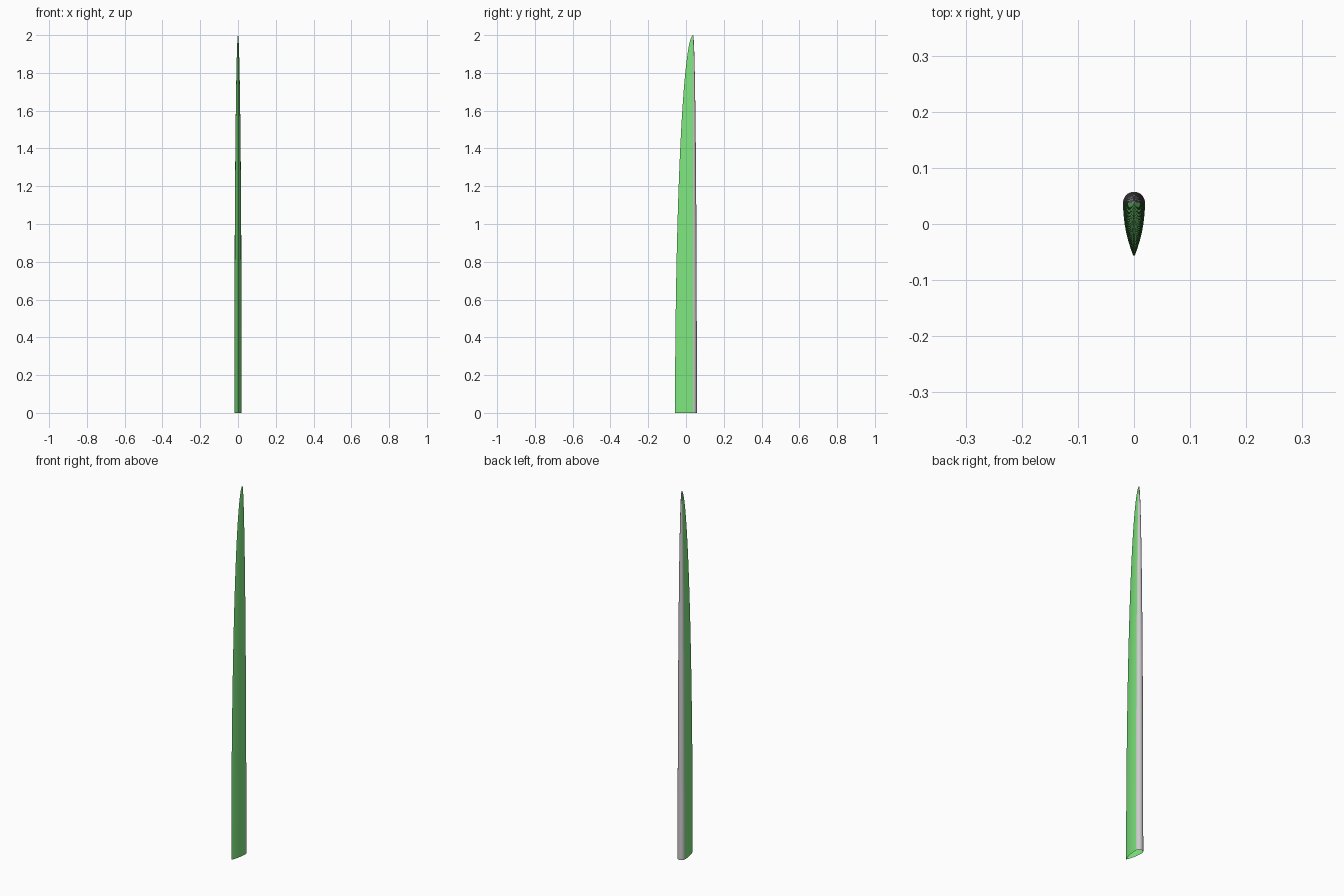
import bpy, bmesh, math

if "Cube" in bpy.data.objects:
    bpy.data.objects.remove(bpy.data.objects["Cube"])

HEIGHT = 2.0
SPAR_Y = 0.038      # every section shrinks towards this line
RADIUS = 0.0195     # half thickness and nose radius
RINGS = 32

# half sections as (half thickness, distance from spar line)
half_skin = [(0.0195, 0.0), (0.0194, -0.010), (0.0186, -0.022), (0.0168, -0.038),
             (0.0138, -0.054), (0.0100, -0.069), (0.0056, -0.083),
             (0.0022, -0.092), (0.0, -0.096)]
skin = half_skin + [(-x, y) for x, y in reversed(half_skin[:-1])]
nose = [(-RADIUS * math.cos(math.pi * i / 16), RADIUS * math.sin(math.pi * i / 16))
        for i in range(17)]


def loft(name, profile, color=None):
    """Open shell: the section scaled along an elliptical outline up to a point."""
    bm = bmesh.new()
    rings = []
    for i in range(RINGS):
        a = math.pi / 2 * i / RINGS
        s, z = math.cos(a), HEIGHT * math.sin(a)
        rings.append([bm.verts.new((x * s, SPAR_Y + y * s, z)) for x, y in profile])
    tip = bm.verts.new((0, SPAR_Y, HEIGHT))
    for lo, hi in zip(rings, rings[1:]):
        for j in range(len(profile) - 1):
            bm.faces.new((lo[j + 1], lo[j], hi[j], hi[j + 1]))
    for j in range(len(profile) - 1):
        bm.faces.new((rings[-1][j + 1], rings[-1][j], tip))
    mesh = bpy.data.meshes.new(name)
    bm.to_mesh(mesh)
    bm.free()
    obj = bpy.data.objects.new(name, mesh)
    bpy.context.collection.objects.link(obj)
    if color:
        mat = bpy.data.materials.new(name + "_green")
        mat.diffuse_color = color
        mat.use_nodes = True
        mat.node_tree.nodes["Principled BSDF"].inputs["Base Color"].default_value = mat.diffuse_color
        mesh.materials.append(mat)
    bpy.ops.object.select_all(action='DESELECT')
    obj.select_set(True)
    bpy.context.view_layer.objects.active = obj
    bpy.ops.object.shade_smooth_by_angle(angle=math.radians(35))
    return obj


# green skin from the spar line back to the trailing edge
loft("blade_skin", skin, (0.21, 0.79, 0.21, 1))
# grey rounded leading edge
loft("leading_edge", nose)
